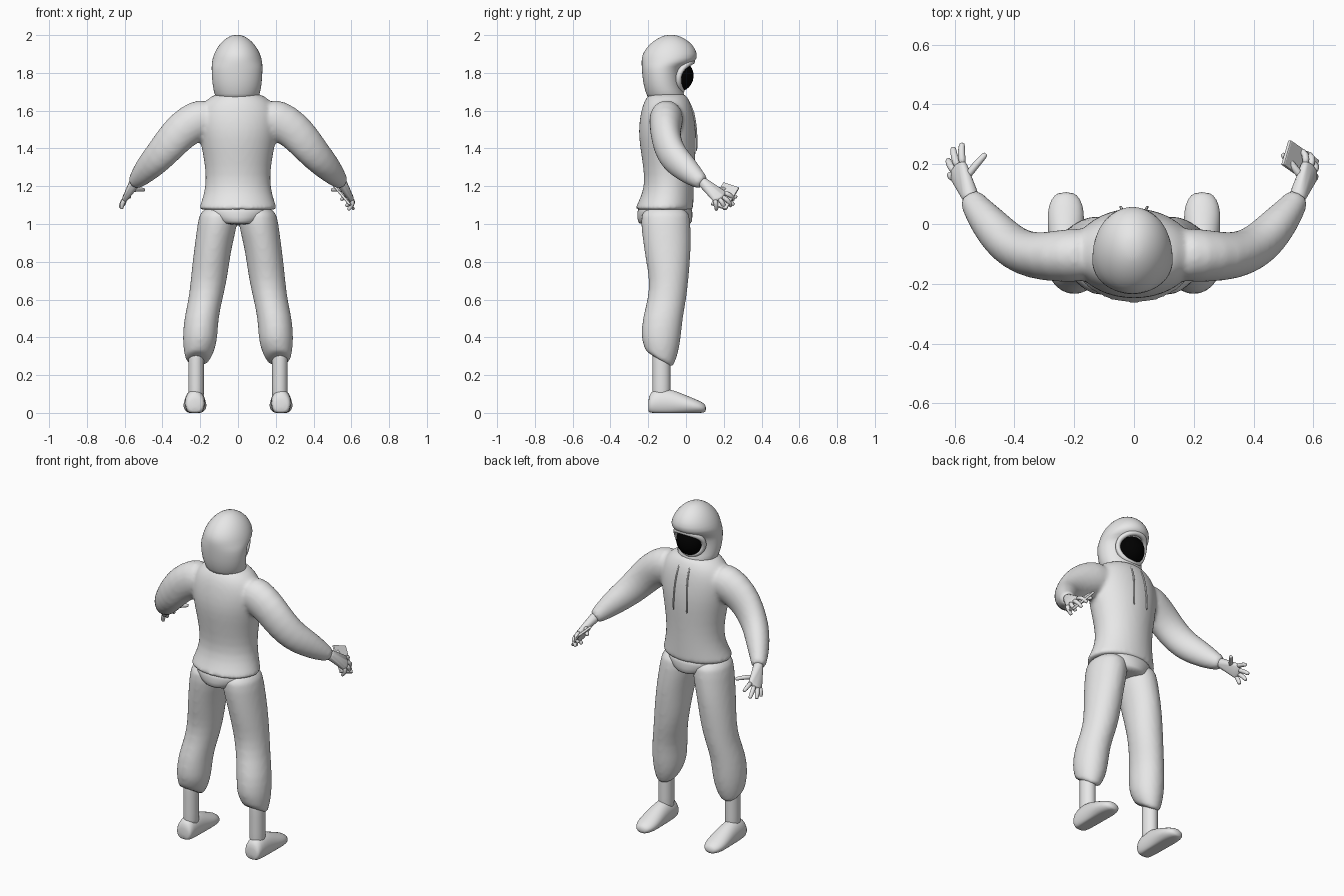
import bpy, bmesh, math
from mathutils import Vector, Matrix

if "Cube" in bpy.data.objects:
    bpy.data.objects.remove(bpy.data.objects["Cube"], do_unlink=True)

X, Y, Z = Vector((1, 0, 0)), Vector((0, 1, 0)), Vector((0, 0, 1))


def material(name, rgb):
    m = bpy.data.materials.new(name)
    m.use_nodes = True
    m.diffuse_color = (*rgb, 1)
    m.node_tree.nodes["Principled BSDF"].inputs["Base Color"].default_value = (*rgb, 1)
    return m


GREY = material("plain grey", (0.8, 0.8, 0.8))
BLACK = material("black", (0.0, 0.0, 0.0))


def tube(bm, path, ref=Z, tangent=None, sides=20, closed=False):
    """Skin rings along a path of (x, y, z, radius a, radius b, slope)."""
    pts = [Vector(p[:3]) for p in path]
    n, rings = len(pts), []
    for i, p in enumerate(path):
        if closed:
            t = pts[(i + 1) % n] - pts[i - 1]
        else:
            t = tangent or pts[min(i + 1, n - 1)] - pts[max(i - 1, 0)]
        t = t.normalized()
        u = ref.cross(t).normalized()
        v = t.cross(u)
        if len(p) > 5:
            v = v + t * p[5]
        a, b = p[3], p[4] if len(p) > 4 else p[3]
        angles = [math.tau * k / sides for k in range(sides)]
        rings.append([bm.verts.new(pts[i] + u * a * math.cos(w) + v * b * math.sin(w))
                      for w in angles])
    for i in range(n if closed else n - 1):
        r, q = rings[i], rings[(i + 1) % n]
        for k in range(sides):
            j = (k + 1) % sides
            bm.faces.new((r[k], r[j], q[j], q[k]))
    if not closed:
        bm.faces.new(rings[0])
        bm.faces.new(rings[-1])


def finish(name, bm, mat=GREY, subdiv=1, blend=0):
    bmesh.ops.recalc_face_normals(bm, faces=bm.faces)
    mesh = bpy.data.meshes.new(name)
    bm.to_mesh(mesh)
    bm.free()
    mesh.materials.append(mat)
    mesh.polygons.foreach_set("use_smooth", [True] * len(mesh.polygons))
    ob = bpy.data.objects.new(name, mesh)
    bpy.context.collection.objects.link(ob)
    if subdiv:
        ob.modifiers.new("Round", "SUBSURF").levels = subdiv
        ob.modifiers["Round"].render_levels = subdiv
    if blend:
        rm = ob.modifiers.new("Fuse", "REMESH")
        rm.mode, rm.voxel_size, rm.use_smooth_shade = "VOXEL", blend, True
        sm = ob.modifiers.new("Soften", "SMOOTH")
        sm.factor, sm.iterations = 0.5, 8
    return ob


def flip(path, s):
    return [(p[0] * s, *p[1:]) for p in path]


def column(rows):
    """Rows of (z, centre y, half width, half depth) on the centre line."""
    return [(0, cy, z, rx, ry) for z, cy, rx, ry in rows]


# Hoodie: torso and both sleeves fused into one garment
torso = column([(1.07, -.115, .208, .155), (1.085, -.115, .207, .154),
                (1.12, -.105, .193, .145), (1.2, -.088, .17, .13),
                (1.3, -.09, .173, .136), (1.42, -.096, .196, .15),
                (1.5, -.1, .21, .152), (1.58, -.1, .212, .142),
                (1.64, -.1, .185, .127), (1.675, -.1, .145, .105), (1.695, -.1, .1, .09)])
sleeve = [(.12, -.1, 1.575, .09, .095), (.21, -.105, 1.555, .092, .11),
          (.3, -.11, 1.495, .082, .102), (.365, -.1, 1.42, .077, .095),
          (.425, -.065, 1.35, .073, .086), (.475, -.01, 1.3, .066, .076),
          (.52, .045, 1.25, .052, .058), (.542, .08, 1.225, .042, .042),
          (.55, .093, 1.217, .039, .039)]
bm = bmesh.new()
tube(bm, torso, Y, Z, 32)
for s in (1, -1):
    tube(bm, flip(sleeve, s))
finish("hoodie", bm, blend=.011)

# Shirt tail showing under the hem
bm = bmesh.new()
tube(bm, column([(1.12, -.11, .18, .14), (1.06, -.112, .185, .148),
                 (1.01, -.112, .13, .145), (.995, -.11, .1, .135)]), Y, Z, 32)
finish("shirt_tail", bm)

# Trousers with baggy calves and sloping cuffs
leg = [(.1, -.11, 1.1, .098, .13), (.108, -.108, 1, .107, .132),
       (.128, -.1, .9, .1, .127), (.143, -.095, .8, .098, .117),
       (.155, -.09, .7, .096, .103), (.172, -.1, .6, .09, .102),
       (.195, -.125, .5, .091, .107), (.201, -.132, .4, .093, .106),
       (.205, -.135, .335, .084, .092, -.35), (.213, -.143, .29, .066, .075, -.6),
       (.216, -.143, .28, .058, .068, -.65)]
bm = bmesh.new()
for s in (1, -1):
    tube(bm, flip(leg, s), Y, Z, 28)
finish("trousers", bm, blend=.011)

# Ankles and shoes
shoe = [(-.2, .04, .035, .03), (-.19, .05, .05, .065), (-.14, .054, .055, .075),
        (-.08, .056, .053, .073), (-.02, .06, .045, .057), (.04, .063, .035, .042),
        (.085, .05, .028, .03), (.107, .025, .022, .018)]
for s, side in ((1, "left"), (-1, "right")):
    bm = bmesh.new()
    tube(bm, [(.222 * s, -.13, z, .042, .048) for z in (.07, .1, .2, .3, .34)], Y, Z)
    finish(side + "_ankle", bm)
    bm = bmesh.new()
    tube(bm, [(.228 * s, y, z, a, b) for y, a, z, b in shoe], Z, Y, 24)
    for v in bm.verts:
        v.co.z = max(v.co.z, 0)
    finish(side + "_shoe", bm)

# Hands: hull palm plus fingers as (base, tip); the left hand grips a handset
wrist = Vector((.549, .095, 1.215))
fingers = [((.565, .15, 1.18), (.495, .235, 1.18)),
           ((.573, .195, 1.165), (.575, .27, 1.14)),
           ((.588, .187, 1.148), (.605, .255, 1.1)),
           ((.598, .172, 1.137), (.622, .215, 1.085)),
           ((.598, .152, 1.133), (.617, .165, 1.08))]
for s, side in ((1, "left"), (-1, "right")):
    bm = bmesh.new()
    for c, r in [(wrist, .029)] + [(Vector(f[0]), .015) for f in fingers]:
        place = Matrix.Translation((c.x * s, c.y, c.z))
        bmesh.ops.create_icosphere(bm, subdivisions=2, radius=r, matrix=place)
    hull = bmesh.ops.convex_hull(bm, input=bm.verts)
    loose = {g for g in hull["geom_interior"] + hull["geom_unused"]
             if isinstance(g, bmesh.types.BMVert)}
    bmesh.ops.delete(bm, geom=list(loose), context="VERTS")
    finish(side + "_palm", bm, subdiv=0)
    bm = bmesh.new()
    for i, (base, tip) in enumerate(fingers):
        base, tip = Vector(base), Vector(tip)
        mid = base.lerp(tip, .55) + Vector((.004, 0, .005))
        if s > 0 and i:
            tip = base.lerp(tip, .75) - Vector((.03, 0, .02))
        end = tip.lerp(mid, .1)
        path = [(*base, .014), (*mid, .013), (*end, .011), (*tip, .007)]
        tube(bm, flip(path, s), X if i else Z, sides=10)
    finish(side + "_fingers", bm)

# Handset lying across the left palm
long_axis = Vector((.1, -.07, -.12)).normalized()
normal = long_axis.cross(Vector((.03, .085, -.035))).normalized()
short_axis = normal.cross(long_axis)
frame = Matrix((long_axis, short_axis, normal)).transposed().to_4x4()
bm = bmesh.new()
bmesh.ops.create_cube(bm, size=1, matrix=Matrix.Diagonal((.165, .092, .014, 1)))
bm.transform(Matrix.Translation((.556, .206, 1.147)) @ frame)
phone = finish("handset", bm, subdiv=0)
bev = phone.modifiers.new("Rounded", "BEVEL")
bev.width, bev.segments = .005, 2
phone.data.polygons.foreach_set("use_smooth", [False] * len(phone.data.polygons))

# Hood with an overhanging brow
hood = column([(1.65, -.1, .11, .1), (1.69, -.11, .12, .1), (1.73, -.125, .13, .1),
               (1.8, -.13, .135, .103), (1.835, -.122, .135, .113),
               (1.86, -.09, .134, .146), (1.9, -.085, .124, .148),
               (1.95, -.08, .096, .117), (1.985, -.08, .058, .07), (2.002, -.08, .02, .025)])
bm = bmesh.new()
tube(bm, [(-.005, *p[1:]) for p in hood], Y, Z, 32)
finish("hood", bm)

# Rolled rim around the face opening
half = [(.055, .022, 1.855), (.09, -.025, 1.825), (.09, -.045, 1.77), (.06, -.035, 1.72)]
loop = [(0, .038, 1.865)] + half + [(0, -.018, 1.7)] + flip(half[::-1], -1)
bm = bmesh.new()
tube(bm, [(p[0] - .005, p[1], p[2], .017) for p in loop], Y, sides=10, closed=True)
finish("hood_rim", bm, subdiv=2)

# Dark face inside the hood
bm = bmesh.new()
bmesh.ops.create_uvsphere(bm, u_segments=32, v_segments=20, radius=1,
                          matrix=Matrix.Translation((-.005, -.037, 1.785))
                          @ Matrix.Diagonal((.08, .077, .083, 1)))
finish("dark_face", bm, BLACK, subdiv=0)

# Drawstrings down the chest
string = [(.035, -.02, 1.69), (.035, .03, 1.63), (.04, .05, 1.55),
          (.045, .058, 1.45), (.045, .055, 1.38)]
bm = bmesh.new()
for s in (1, -1):
    tube(bm, [(*p, .005) for p in flip(string, s)], X, sides=8)
finish("drawstrings", bm)
